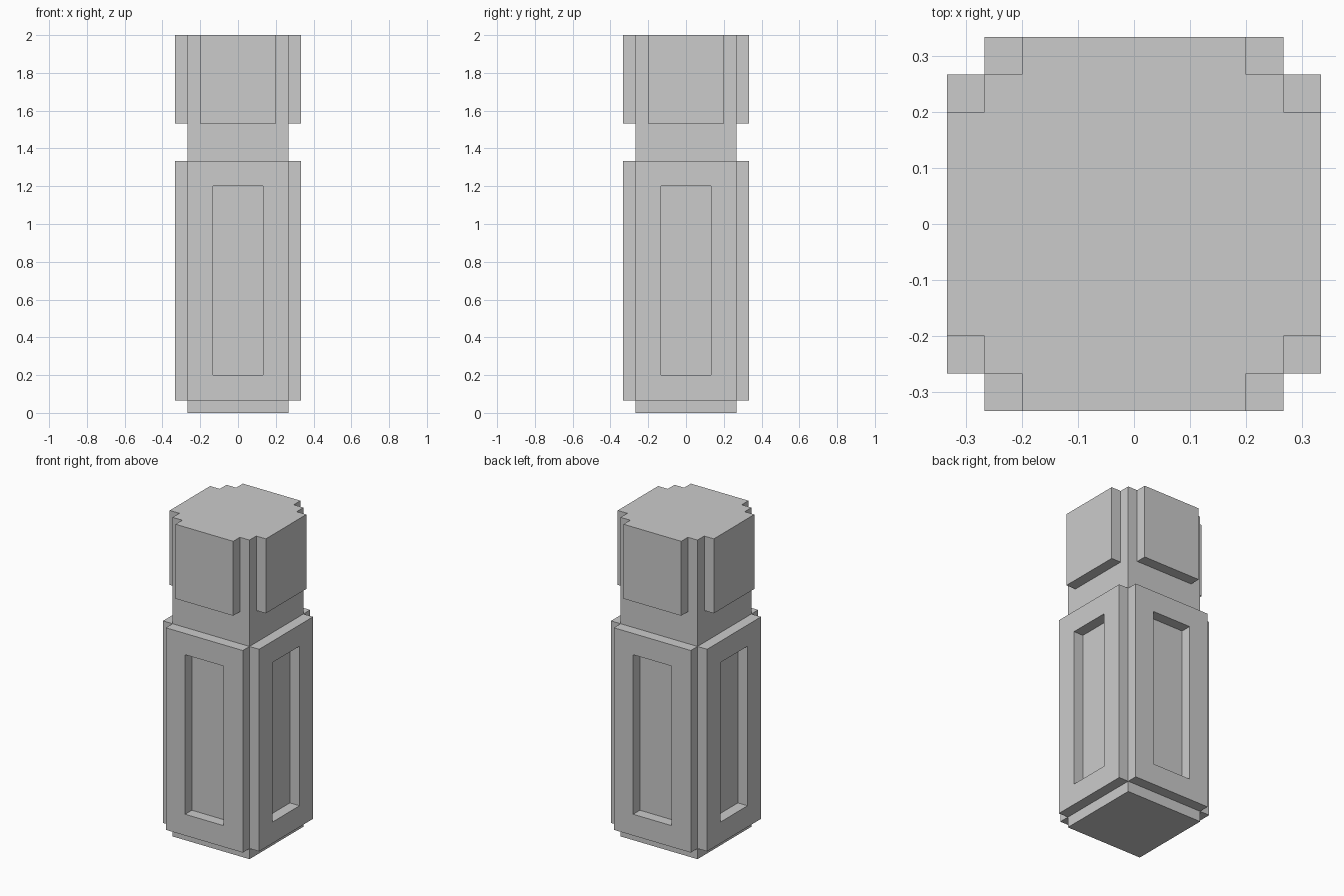
import bpy
import bmesh
from math import pi
from mathutils import Matrix

if "Cube" in bpy.data.objects:
    bpy.data.objects.remove(bpy.data.objects["Cube"])

CORE = 0.2667    # half width of the central shaft
OUT = 0.3333     # half width out to the panel faces


def finish(name, bm):
    bmesh.ops.recalc_face_normals(bm, faces=bm.faces[:])
    mesh = bpy.data.meshes.new(name)
    bm.to_mesh(mesh)
    bm.free()
    obj = bpy.data.objects.new(name, mesh)
    bpy.context.collection.objects.link(obj)
    return obj


def box(name, lo, hi):
    bm = bmesh.new()
    bmesh.ops.create_cube(bm, size=1)
    for v in bm.verts:
        v.co = [l + (c + 0.5) * (h - l) for c, l, h in zip(v.co, lo, hi)]
    return finish(name, bm)


def frame(name, outer, inner):
    """Rectangular ring; outer and inner are (half width, z low, z high)."""
    bm = bmesh.new()

    def ring(y, w, z0, z1):
        return [bm.verts.new((x, y, z)) for x, z in
                ((-w, z0), (w, z0), (w, z1), (-w, z1))]

    loops = [ring(-CORE, *outer), ring(-OUT, *outer),
             ring(-OUT, *inner), ring(-CORE, *inner)]
    for k in range(4):
        a, b = loops[k], loops[(k + 1) % 4]
        for i in range(4):
            j = (i + 1) % 4
            bm.faces.new((a[i], a[j], b[j], b[i]))
    return finish(name, bm)


# Central square shaft
box("shaft", (-CORE, -CORE, 0), (CORE, CORE, 2))

# Panels on all four sides
for n, side in enumerate(("front", "right", "back", "left")):
    turn = Matrix.Rotation(n * pi / 2, 4, 'Z')
    # Lower frame, its opening reaching down to the shaft
    lower = frame(side + "_lower_frame", (CORE, 0.0667, 1.3333), (0.1333, 0.2, 1.2))
    # Upper solid block
    upper = box(side + "_upper_panel", (-0.2, -OUT, 1.5333), (0.2, -CORE, 2))
    for obj in (lower, upper):
        obj.data.transform(turn)
